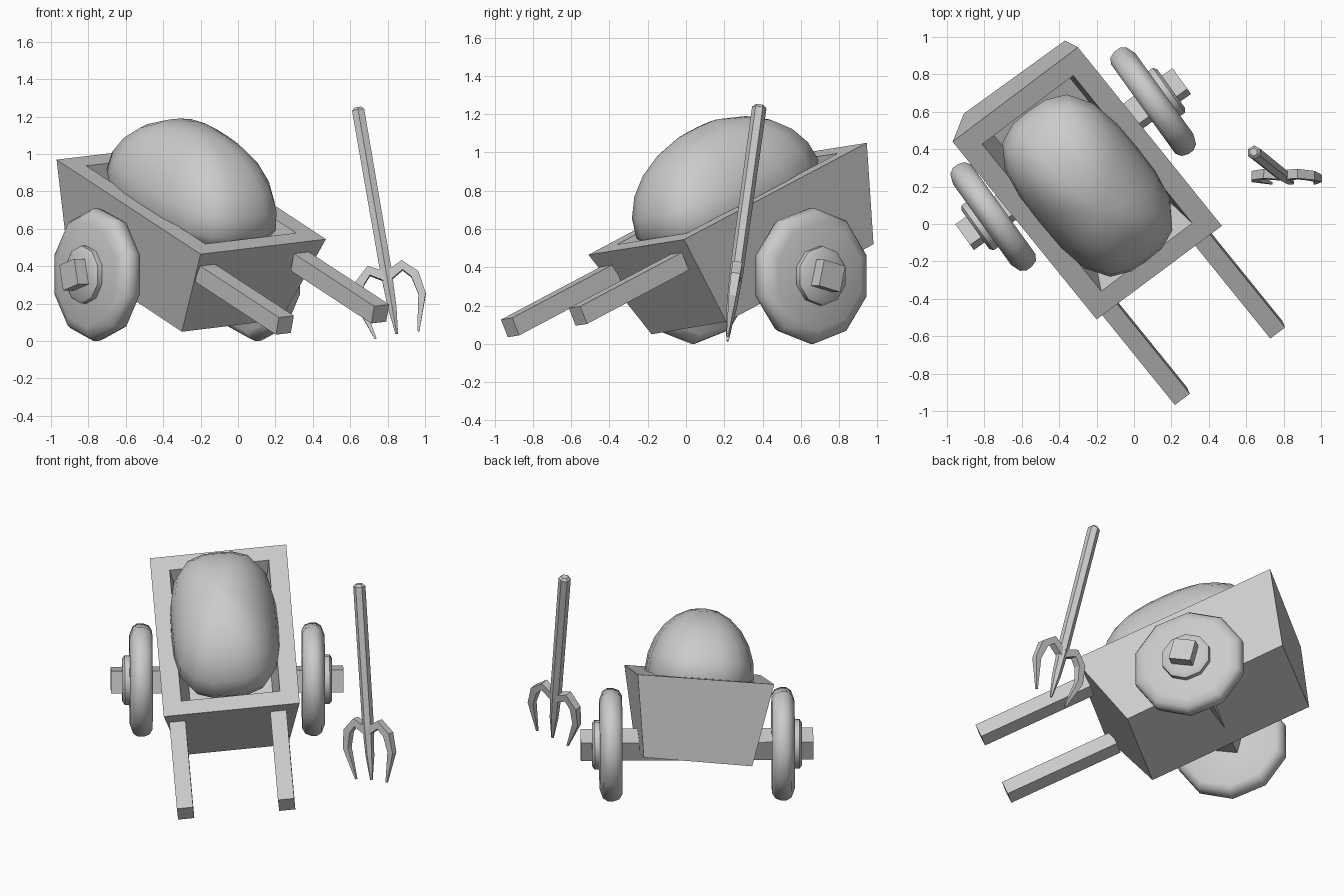
import bpy, bmesh, math
from mathutils import Vector, Matrix

if "Cube" in bpy.data.objects:
    bpy.data.objects.remove(bpy.data.objects["Cube"])


def finish(name, bm, smooth=None, matrix=None):
    if matrix:
        bm.transform(matrix)
    bmesh.ops.recalc_face_normals(bm, faces=bm.faces)
    me = bpy.data.meshes.new(name)
    bm.to_mesh(me)
    bm.free()
    ob = bpy.data.objects.new(name, me)
    bpy.context.collection.objects.link(ob)
    if smooth:
        bpy.ops.object.select_all(action='DESELECT')
        bpy.context.view_layer.objects.active = ob
        ob.select_set(True)
        bpy.ops.object.shade_smooth_by_angle(angle=math.radians(smooth))
    return ob


def frame(origin, x, y):
    """Orthonormal matrix with x kept and y squared up to it."""
    x = Vector(x).normalized()
    z = x.cross(Vector(y)).normalized()
    y = z.cross(x)
    return Matrix.Translation(origin) @ Matrix((x, y, z)).transposed().to_4x4()


def box(name, size, matrix):
    bm = bmesh.new()
    bmesh.ops.create_cube(bm, size=1)
    bm.transform(Matrix.Diagonal((*size, 1)))
    return finish(name, bm, matrix=matrix)


def loft(bm, rings):
    """Skin a list of equal-length rings and cap both ends."""
    rows = [[bm.verts.new(p) for p in r] for r in rings]
    n = len(rows[0])
    for a, b in zip(rows, rows[1:]):
        for i in range(n):
            bm.faces.new((a[i], a[(i + 1) % n], b[(i + 1) % n], b[i]))
    bm.faces.new(rows[0])
    bm.faces.new(rows[-1])


def lathe(name, profile, sides, matrix, smooth=40):
    """Revolve (x, radius) points about local x."""
    bm = bmesh.new()
    loft(bm, [[Vector((x, r * math.cos(t), r * math.sin(t)))
               for t in (math.radians(90) + i * math.tau / sides for i in range(sides))]
              for x, r in profile])
    return finish(name, bm, smooth, matrix)


def tube(name, pts, radii, sides, matrix):
    """Tapered bar through points in the local xy plane."""
    bm = bmesh.new()
    pts = [Vector((*p, 0)) for p in pts]
    up = Vector((0, 0, 1))
    rings = []
    for k, (p, r) in enumerate(zip(pts, radii)):
        t = (pts[min(k + 1, len(pts) - 1)] - pts[max(k - 1, 0)]).normalized()
        side = t.cross(up)
        rings.append([p + r * (math.cos(a) * side + math.sin(a) * up)
                      for a in ((i + 0.5) * math.tau / sides for i in range(sides))])
    loft(bm, rings)
    return finish(name, bm, matrix=matrix)


# tilted, tapered cart body, hollowed from the top
top = [(-.20, -.51, .465), (.47, -.01, .545), (-.30, .945, 1.05), (-.97, .44, .97)]
bottom = [(-.30, -.18, .05), (.23, .21, .115), (-.37, .98, .52), (-.91, .59, .455)]
bm = bmesh.new()
loft(bm, [bottom, top])
bm.normal_update()
bmesh.ops.recalc_face_normals(bm, faces=bm.faces)
bm.faces.ensure_lookup_table()
lid = max(bm.faces, key=lambda f: f.calc_center_median().z)
bmesh.ops.inset_region(bm, faces=[lid], thickness=.115, use_even_offset=True)
bm.normal_update()
bmesh.ops.inset_region(bm, faces=[lid], thickness=.05, depth=-.28, use_even_offset=True)
finish("cart_body", bm)

# body axes: across, and up the slope towards the back
across = Vector((.67, .5, .08))
back = Vector((-.77, .955, .505)).normalized()

# two pulling handles
for name, end in (("handle_left", (.25, -.92, .085)), ("handle_right", (.76, -.565, .145))):
    box(name, (.10, .74, .10), frame(Vector(end) + back * .37, across, back))

# hay heap: rounded-rectangle plan, domed upright
bm = bmesh.new()
bmesh.ops.create_uvsphere(bm, u_segments=20, v_segments=12, radius=1)
for v in bm.verts:
    x, y, z = v.co
    d = math.hypot(x, y)
    if d > 1e-4:
        cx, cy = x / d, y / d
        k = d / (abs(cx) ** 3 + abs(cy) ** 3) ** (1 / 3)
        x, y = cx * k, cy * k
    if z < 0:
        x, y = x * (1 + .15 * z), y * (1 + .15 * z)
    v.co = (x * .33, y * .54, z * (.41 if z > 0 else .24))
finish("hay_heap", bm, 60, frame((-.25, .216, .757), across, back))

# axle, wheels and hubs
axle_dir = Vector((.812, .584, 0))
axle = frame((-.325, .347, .355), axle_dir, (-.584, .812, 0))
box("axle", (1.43, .14, .14), axle @ Matrix.Rotation(math.radians(-14), 4, 'X'))
tyre = [(-.07, .02), (-.07, .31), (-.05, .342), (-.015, .355), (.02, .355),
        (.05, .335), (.07, .28), (.07, .02)]
hub = [(.06, .155), (.10, .155), (.115, .135)]
for side, s in (("left", -1), ("right", 1)):
    m = axle @ Matrix.Translation((.53 * s, 0, 0)) @ Matrix.Diagonal((s, 1, 1, 1))
    lathe("wheel_" + side, tyre, 10, m)
    lathe("hub_" + side, hub, 10, m)

# pitchfork: local x runs across the tines, local -y runs down the shaft
down = Vector((.15, -.12, -.87))
base = Vector((.79, .265, .38))
fork = frame(base, Vector((.985, 0, .17)), -down)
tube("fork_shaft", [(0, .89), (0, .875), (0, -.02)], [.022, .038, .036], 6, fork)
tube("fork_tine_middle", [(0, .0), (0, -.2), (0, -.35)], [.036, .027, .008], 6, fork)
for side, s in (("left", -1), ("right", 1)):
    path = [(0, -.04), (.09, .01), (.15, -.05), (.17, -.16), (.116, -.355)]
    tube("fork_tine_" + side, [(x * s, y) for x, y in path],
         [.035, .036, .034, .028, .008], 4, fork)
